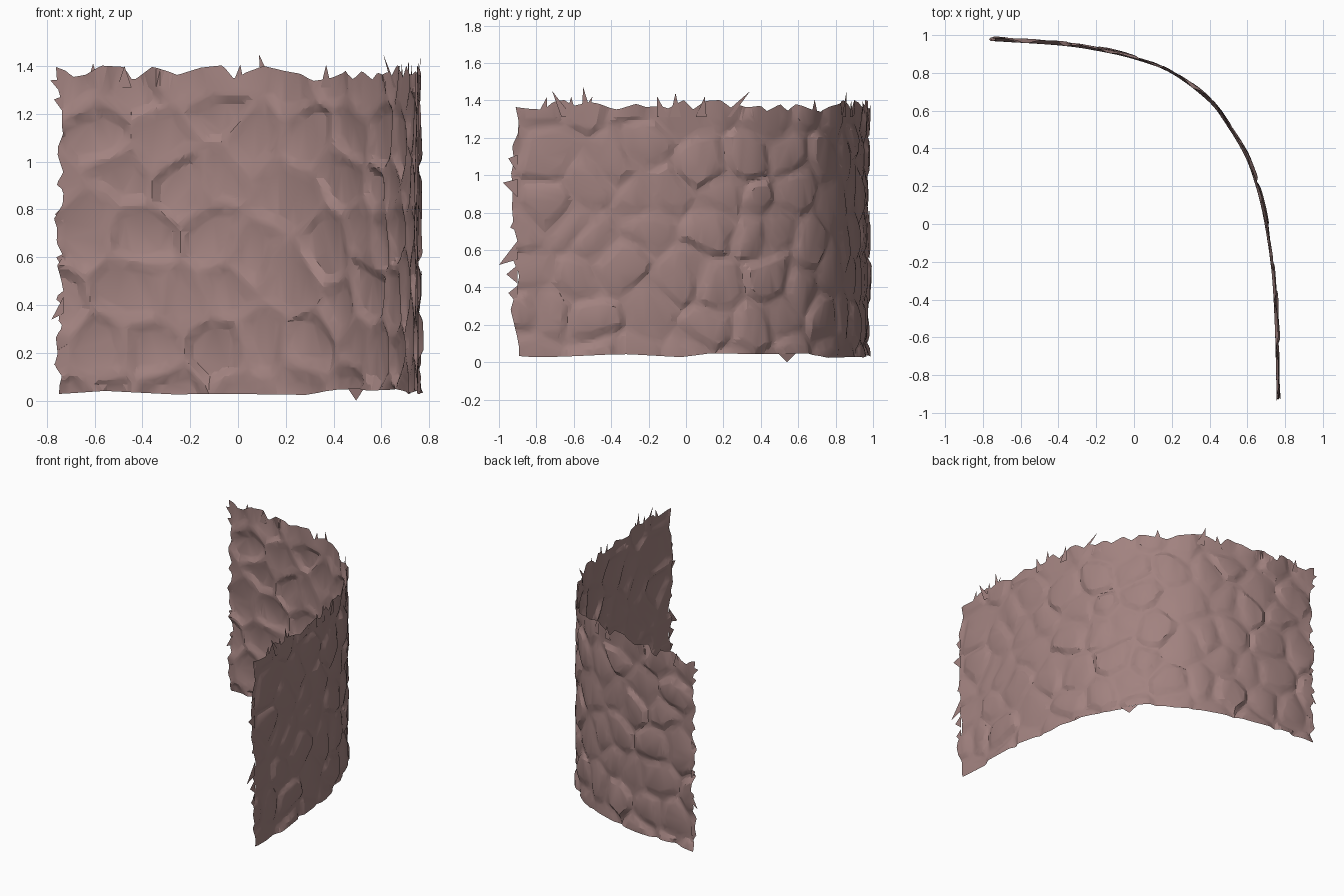
import bpy, bmesh, math, random
from mathutils import Vector, noise

random.seed(7)
if "Cube" in bpy.data.objects:
    bpy.data.objects.remove(bpy.data.objects["Cube"])

# Plan of the wall: a quarter bend, resampled evenly by length
PLAN = [Vector(p) for p in (
    (-0.74, 0.98), (-0.4, 0.958), (-0.2, 0.93), (0, 0.885), (0.2, 0.81),
    (0.4, 0.66), (0.5, 0.53), (0.6, 0.36), (0.66, 0.19), (0.7, 0.02),
    (0.74, -0.25), (0.758, -0.55), (0.767, -0.91))]


def catmull(a, b, c, d, t):
    return 0.5 * (2 * b + (c - a) * t + (2 * a - 5 * b + 4 * c - d) * t * t
                  + (3 * b - a - 3 * c + d) * t ** 3)


dense = []
ends = [2 * PLAN[0] - PLAN[1]] + PLAN + [2 * PLAN[-1] - PLAN[-2]]
for i in range(len(PLAN) - 1):
    dense += [catmull(*ends[i:i + 4], k / 16) for k in range(16)]
dense.append(PLAN[-1])
lengths = [0.0]
for a, b in zip(dense, dense[1:]):
    lengths.append(lengths[-1] + (b - a).length)
TOTAL = lengths[-1]


def along(s):
    """Point and outward direction at length s, extended past both ends."""
    i = 0
    while i < len(dense) - 2 and lengths[i + 1] < s:
        i += 1
    d = (dense[i + 1] - dense[i]).normalized()
    return dense[i] + d * (s - lengths[i]), Vector((-d.y, d.x))


def length_at(x, y):
    return min(zip(dense, lengths), key=lambda e: (e[0] - Vector((x, y))).length)[1]


# Stones: jittered centres over the unrolled wall
STEP = 0.25
stones = []
for i in range(-1, int(TOTAL / STEP) + 2):
    for j in range(-1, 8):
        stones.append(Vector((
            (i + 0.5 * (j % 2) + random.uniform(-0.33, 0.33)) * STEP,
            (j + random.uniform(-0.33, 0.33)) * STEP * 0.9)))
tilt = [(random.uniform(-.05, .05), random.uniform(-.05, .05), random.uniform(.4, 1.1))
        for _ in stones]


def relief(s, z):
    """Flat tilted stones standing out from sunken joints."""
    p = Vector((s, z))
    wob = noise.noise_vector(Vector((s * 5, z * 5, 0))) * 0.04
    p += wob.xy
    near = sorted((( p - c).length, k) for k, c in enumerate(stones))[:2]
    edge = (near[1][0] - near[0][0]) / 2
    k = near[0][1]
    raised = min(1, max(0, (edge - 0.008) / 0.034))
    tx, tz, high = tilt[k]
    off = p - stones[k]
    return 0.02 * raised * high + raised * (off.x * tx + off.y * tz) - 0.012


def ragged(span, gap, low, high):
    """Broken outline as a function of position."""
    pts, t = [(-1, 0.0)], 0.0
    while t < span + gap:
        pts.append((t, random.uniform(low, high)))
        t += gap * random.uniform(0.5, 1.5)
    pts.append((span + 9, 0.0))

    def f(t):
        for (a, u), (b, v) in zip(pts, pts[1:]):
            if t <= b:
                return u + (v - u) * (t - a) / (b - a)
        return 0.0
    return f


top_edge = ragged(TOTAL, 0.07, 1.335, 1.405)
bottom_edge = ragged(TOTAL, 0.2, 0.022, 0.05)
start_edge = ragged(1.4, 0.05, -0.03, 0.012)
end_edge = ragged(1.4, 0.09, -0.025, 0.035)

# Grid over the unrolled wall, with ragged rim
COLS, ROWS = 165, 72
bm = bmesh.new()


def vert(s, z, depth):
    p, n = along(s)
    p = p + n * depth
    return bm.verts.new((p.x, p.y, z))


grid = []
for i in range(COLS + 1):
    s = TOTAL * i / COLS
    column = []
    for j in range(ROWS + 1):
        z = 0.05 + 1.28 * j / ROWS
        if j == ROWS:
            z = top_edge(s)
        elif j == 0:
            z = bottom_edge(s)
        shift = start_edge(z) if i == 0 else end_edge(z) if i == COLS else 0
        column.append(vert(s + shift, z, relief(s, z)))
    grid.append(column)
for a, b in zip(grid, grid[1:]):
    for j in range(ROWS):
        bm.faces.new((a[j], a[j + 1], b[j + 1], b[j]))
bmesh.ops.triangulate(bm, faces=bm.faces[:])
for f in bm.faces:
    f.normal_update()

mesh = bpy.data.meshes.new("stone_wall")
bm.to_mesh(mesh)
bm.free()
wall = bpy.data.objects.new("stone_wall", mesh)
bpy.context.collection.objects.link(wall)
facets = wall.modifiers.new("facets", 'DECIMATE')
facets.ratio = 0.28

# Thin splinters around the rim: base, tip (length, height) and half width
bm = bmesh.new()


def splinter(s, z, tip_s, tip_z, ds, dz):
    bm.faces.new((vert(s - ds, z - dz, 0), vert(tip_s, tip_z, 0),
                  vert(s + ds, z + dz, 0)))


for x, y, lean, tip in (
        (0.13, 0.84, -0.04, 1.45), (0.65, 0.21, -0.14, 1.45),
        (0.76, -0.64, 0.08, 1.45), (0.76, -0.62, 0.0, 1.42),
        (0.757, -0.52, 0.02, 1.47), (0.757, -0.55, -0.05, 1.42),
        (0.71, -0.06, 0, 1.44), (0.72, -0.12, 0.03, 1.42),
        (0.69, 0.08, -0.02, 1.42), (0.767, -0.78, -0.03, 1.42),
        (-0.6, 0.97, 0, 1.41), (-0.48, 0.96, 0, 1.4),
        (0.0, 0.885, 0.01, 1.405), (0.37, 0.69, 0, 1.405)):
    s = length_at(x, y)
    splinter(s, 1.31, s + lean, tip, 0.03, 0)
for z, out, tip in ((1.31, 0.045, 1.34), (1.24, 0.03, 1.26), (0.78, 0.025, 0.78),
                    (0.58, 0.02, 0.6), (0.4, 0.04, 0.34), (0.17, 0.03, 0.15)):
    splinter(0.01, z, -out, tip, 0, -0.035)
for z, out, tip in ((0.6, 0.09, 0.52), (0.93, 0.07, 0.96), (0.47, 0.05, 0.47),
                    (0.36, 0.04, 0.37), (0.75, 0.03, 0.72), (1.06, 0.04, 1.09)):
    splinter(TOTAL - 0.01, z, TOTAL + out, tip, 0, 0.05)
low = length_at(0.49, 0.53)
splinter(low, 0.05, low, 0.0, -0.06, 0)
mesh = bpy.data.meshes.new("rim_splinters")
bm.to_mesh(mesh)
bm.free()
rim = bpy.data.objects.new("rim_splinters", mesh)
bpy.context.collection.objects.link(rim)

# One dusty stone colour
stone = bpy.data.materials.new("dusty_mauve_stone")
stone.use_nodes = True
colour = (0.36, 0.225, 0.215, 1)
stone.diffuse_color = colour
stone.node_tree.nodes["Principled BSDF"].inputs["Base Color"].default_value = colour
for ob in (wall, rim):
    ob.data.materials.append(stone)
bpy.context.view_layer.objects.active = wall
wall.select_set(True)
bpy.ops.object.modifier_apply(modifier="facets")
bpy.ops.object.shade_smooth_by_angle(angle=math.radians(18))
